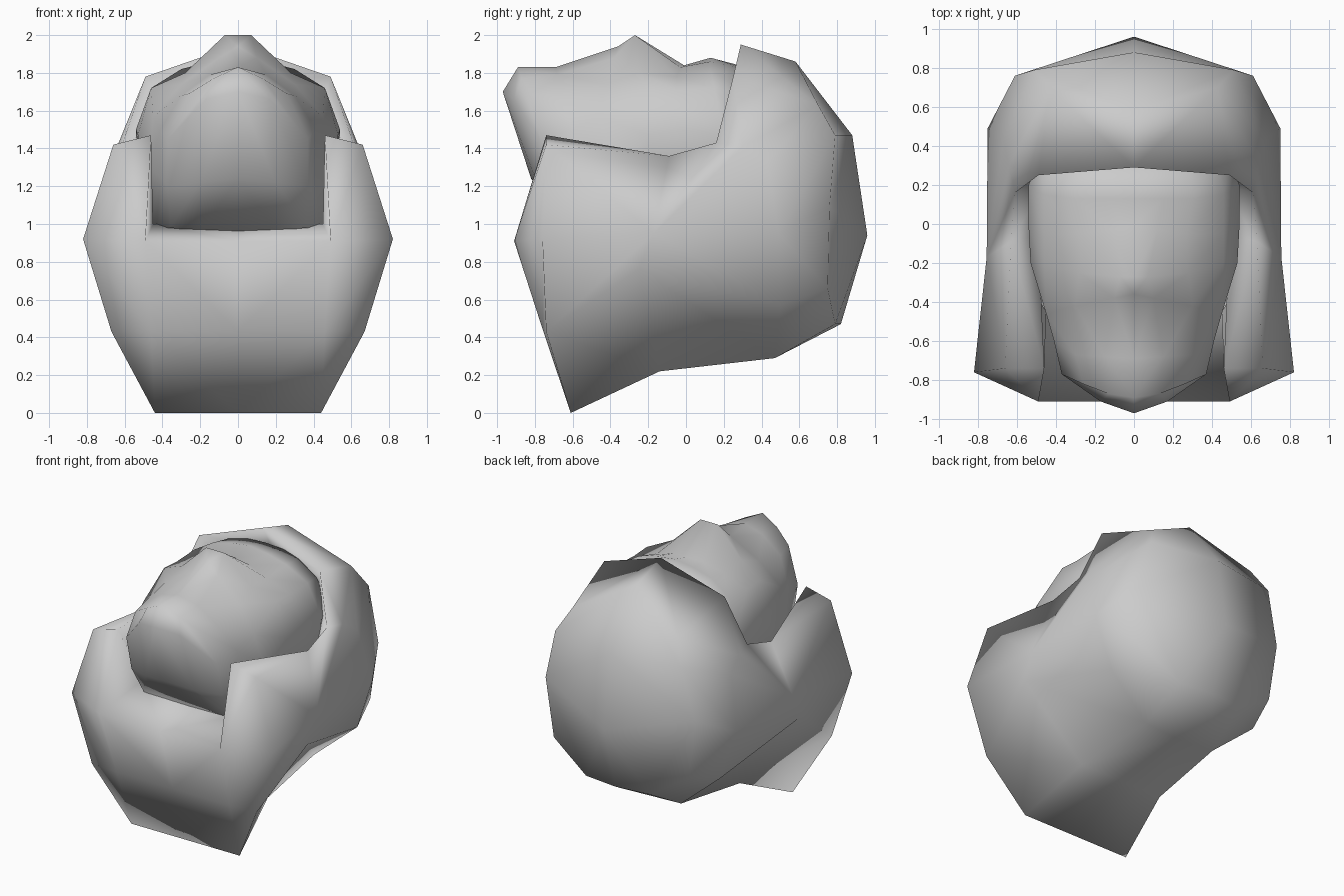
import bpy
import bmesh
from mathutils import Vector

default_cube = bpy.data.objects.get("Cube")
if default_cube:
    bpy.data.objects.remove(default_cube, do_unlink=True)

# One plain grey for everything
grey = bpy.data.materials.new("plain grey")
grey.use_nodes = True
grey_value = (.6, .6, .6, 1)
grey.diffuse_color = grey_value
for node in grey.node_tree.nodes:
    if node.type == "BSDF_PRINCIPLED":
        node.inputs["Base Color"].default_value = grey_value
        node.inputs["Roughness"].default_value = .8


def strip_faces(rows):
    """Quads joining each row of points to the next row."""
    faces = []
    for first, second in zip(rows, rows[1:]):
        for i in range(len(first) - 1):
            faces.append((first[i], first[i + 1], second[i + 1], second[i]))
    return faces


def fan_faces(centre, ring):
    """Triangles from one centre point to a closed ring of points."""
    return [(centre, p, q) for p, q in zip(ring, ring[1:] + ring[:1])]


def build_symmetric(name, faces, inside):
    """Make a smooth object from the faces of its left half and their mirror."""
    bm = bmesh.new()
    for side in (1, -1):
        for face in faces:
            corners = [bm.verts.new((side * x, y, z)) for x, y, z in face]
            bm.faces.new(corners)
    bmesh.ops.remove_doubles(bm, verts=bm.verts[:], dist=.0005)
    bmesh.ops.dissolve_degenerate(bm, edges=bm.edges[:], dist=.0005)
    bmesh.ops.recalc_face_normals(bm, faces=bm.faces[:])
    # Turn the shell the right way out, seen from a point inside it
    bm.normal_update()
    outward = sum((f.calc_center_median() - Vector(inside)).dot(f.normal) * f.calc_area()
                  for f in bm.faces)
    if outward < 0:
        bmesh.ops.reverse_faces(bm, faces=bm.faces[:])
    for face in bm.faces:
        face.smooth = True
    mesh = bpy.data.meshes.new(name)
    bm.to_mesh(mesh)
    bm.free()
    mesh.materials.append(grey)
    obj = bpy.data.objects.new(name, mesh)
    bpy.context.collection.objects.link(obj)
    return obj


# Hood back: sections from the rim, over the back and under
# (middle, shoulder, side)
back_rows = [
    [(0, .29, 1.95), (.49, .25, 1.78), (.61, .16, 1.43)],
    [(0, .58, 1.86), (.43, .7, 1.63), (.64, .3, 1.41)],
    [(0, .88, 1.47), (.51, .79, 1.47), (.67, .43, 1.33)],
    [(0, .96, .94), (.61, .76, 1.09), (.75, .49, .95)],
    [(0, .82, .47), (.26, .79, .47), (.55, .75, .66)],
    [(0, .44, .29), (.29, .47, .29), (.62, .5, .57)],
]
# Underside and front panel, from the back edge round to the slot
# (middle, shoulder)
front_rows = [
    back_rows[-1][:2],
    [(0, -.14, .22), (.34, -.14, .22)],
    [(0, -.61, 0), (.44, -.61, 0)],
    [(0, -.755, .43), (.46, -.755, .43)],
    [(0, -.91, .91), (.49, -.91, .91)],
]
hood_faces = strip_faces(back_rows) + strip_faces(front_rows)

# Side of the hood, drawn in a little at its middle
seat, belly, tip, chest, slot_corner = [row[1] for row in front_rows]
sides = [row[2] for row in back_rows]
hip = (.74, -.25, .76)
lower_corner = (.67, -.74, .43)
elbow = (.82, -.76, .92)
arm_outer = (.66, -.74, 1.42)
arm_inner = (.46, -.74, 1.47)
rim_dip = (.63, -.09, 1.36)
side_ring = sides[:4] + [sides[5], hip, lower_corner, elbow, arm_outer, rim_dip]
hood_faces += fan_faces((.755, -.17, .95), side_ring)
hood_faces += [
    (sides[3], sides[4], sides[5]),
    (seat, sides[5], hip),
    (seat, hip, belly),
    (belly, hip, lower_corner),
    (belly, lower_corner, tip),
    (tip, lower_corner, chest),
    (chest, lower_corner, elbow, slot_corner),
    (slot_corner, elbow, arm_outer, arm_inner),
    (arm_outer, arm_inner, rim_dip),
]

# Lining: from the rim of the opening inwards, closing in under the head
rim = front_rows[-1] + [arm_inner, rim_dip] + back_rows[0][::-1]
lining_edge = [(0, -.45, .98), (.45, -.45, 1), (.48, -.4, 1), (.49, -.05, 1.05),
               (.46, .2, 1.2), (.42, .35, 1.6), (0, .4, 1.75)]
hood_faces += strip_faces([rim, lining_edge])
build_symmetric("hood", hood_faces, (0, 0, .7))

# Head: sections from the chin back to the crown, each from the middle line
# of the upturned face, over the cheek and down to the neck
head_rows = [
    [(0, -.89, 1.83), (.13, -.87, 1.77), (.26, -.82, 1.69),
     (.37, -.77, 1.45), (.37, -.71, 1.2), (.36, -.58, .98)],
    [(0, -.69, 1.83), (.15, -.68, 1.79), (.3, -.67, 1.68),
     (.41, -.6, 1.5), (.41, -.56, 1.25), (.43, -.43, .98)],
    [(0, -.36, 1.94), (.1, -.38, 1.88), (.3, -.42, 1.74),
     (.45, -.46, 1.57), (.47, -.36, 1.3), (.47, -.3, .98)],
    [(0, -.27, 2), (.07, -.27, 2), (.28, -.25, 1.8),
     (.46, -.2, 1.72), (.53, -.2, 1.47), (.48, -.2, .98)],
    [(0, -.01, 1.84), (.12, -.03, 1.83), (.27, -.05, 1.78),
     (.46, -.05, 1.71), (.54, -.02, 1.5), (.48, 0, .98)],
    [(0, .13, 1.88), (.15, .13, 1.86), (.3, .13, 1.82),
     (.46, .15, 1.72), (.54, .2, 1.47), (.48, .2, .98)],
    [(0, .32, 1.83), (.15, .32, 1.82), (.28, .32, 1.79),
     (.42, .32, 1.69), (.49, .34, 1.45), (.42, .34, .98)],
]
head_faces = strip_faces(head_rows)

# Front of the chin and throat, sharing the edge of the first section
chin_rows = [
    [head_rows[0][0], (0, -.97, 1.7), (0, -.82, 1.24), (0, -.55, .95)],
    [head_rows[0][1], (.17, -.91, 1.66), (.2, -.79, 1.22), (.2, -.56, .96)],
    head_rows[0][2:],
]
head_faces += strip_faces(chin_rows)

# Closed back of the head and underside of the neck
crown = head_rows[-1]
nape = (0, .36, .98)
head_faces += fan_faces((0, .38, 1.4), crown + [nape])[:-1]
neck_ring = [chin_rows[0][-1], chin_rows[1][-1]] + [row[-1] for row in head_rows]
head_faces += fan_faces((0, -.1, .97), neck_ring + [nape])[:-1]
build_symmetric("head", head_faces, (0, -.2, 1.4))
